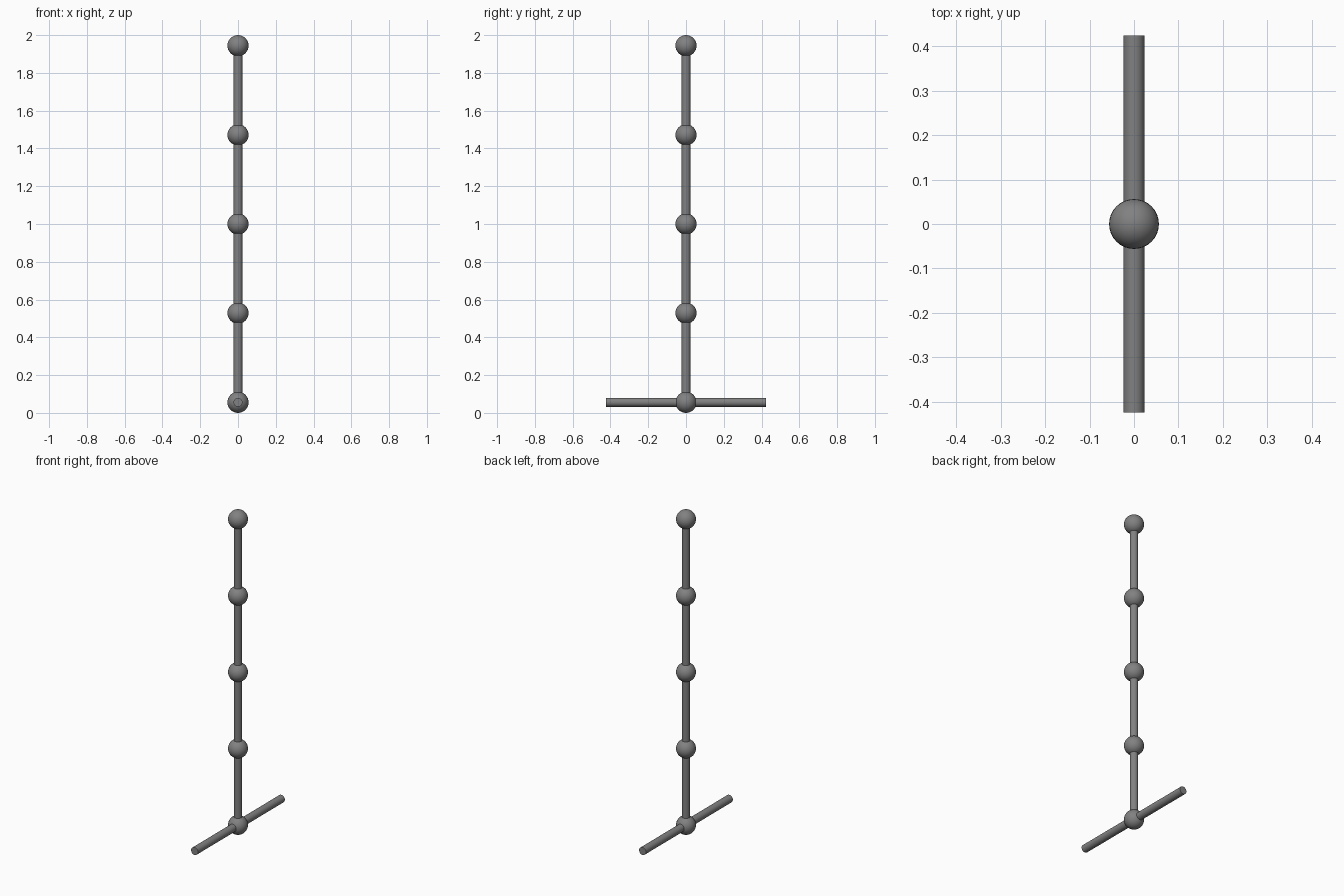
import bpy, math

if "Cube" in bpy.data.objects:
    bpy.data.objects.remove(bpy.data.objects["Cube"])

BALL_R = 0.056
ROD_R = 0.0235
SPACING = (2 - 2 * BALL_R) / 4
HALF_BAR = 0.424

dark_grey = bpy.data.materials.new("dark_grey")
dark_grey.diffuse_color = (0.22, 0.22, 0.22, 1)
dark_grey.use_nodes = True
dark_grey.node_tree.nodes["Principled BSDF"].inputs["Base Color"].default_value = dark_grey.diffuse_color


def finish(obj, name):
    obj.name = name
    obj.data.materials.append(dark_grey)
    bpy.ops.object.shade_smooth_by_angle(angle=math.radians(40))


def ball(name, z):
    bpy.ops.mesh.primitive_uv_sphere_add(segments=32, ring_count=16, radius=BALL_R, location=(0, 0, z))
    finish(bpy.context.object, name)


def rod(name, z, length, rot=(0, 0, 0)):
    bpy.ops.mesh.primitive_cylinder_add(vertices=32, radius=ROD_R, depth=length,
                                        location=(0, 0, z), rotation=rot)
    finish(bpy.context.object, name)


# Joint balls up the post
for i in range(5):
    ball(f"joint_ball_{i + 1}", BALL_R + i * SPACING)

# Post rods between neighbouring balls
for i in range(4):
    rod(f"post_rod_{i + 1}", BALL_R + (i + 0.5) * SPACING, SPACING)

# Cross bar through the bottom ball, along y
rod("base_cross_bar", BALL_R, 2 * HALF_BAR, (math.pi / 2, 0, 0))
